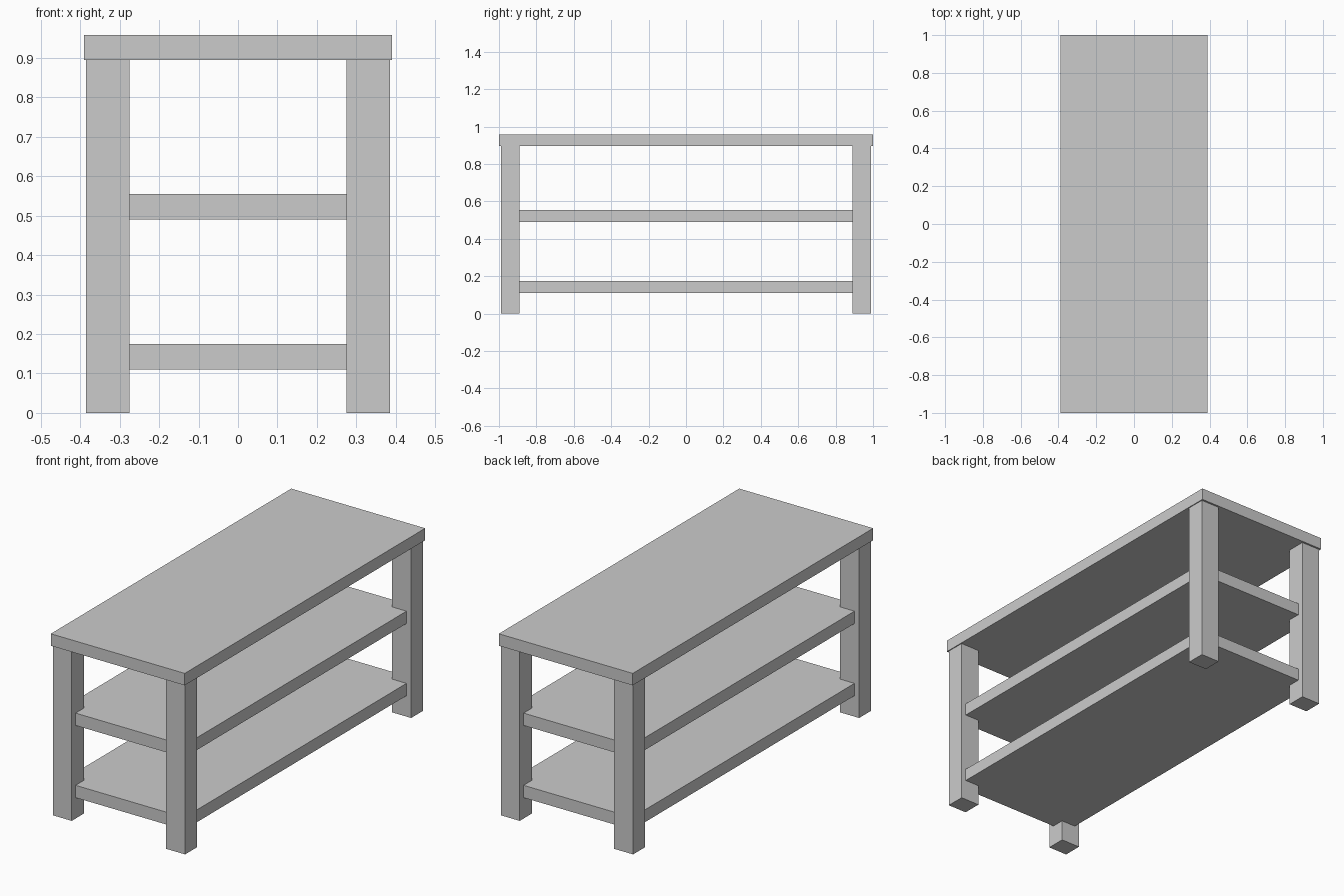
import bpy

if "Cube" in bpy.data.objects:
    bpy.data.objects.remove(bpy.data.objects["Cube"])


def box(name, x, y, z):
    """Box spanning the given (min, max) ranges."""
    bpy.ops.mesh.primitive_cube_add(size=1)
    ob = bpy.context.object
    ob.name = name
    ob.location = [(r[0] + r[1]) / 2 for r in (x, y, z)]
    ob.scale = [r[1] - r[0] for r in (x, y, z)]
    bpy.ops.object.transform_apply(location=True, rotation=False, scale=True)
    return ob


# Table top with a slight overhang
box("table_top", (-0.39, 0.39), (-1, 1), (0.895, 0.958))

# Shelves, housed into the legs
for name, z in (("lower_shelf", 0.11), ("middle_shelf", 0.49)):
    box(name, (-0.358, 0.358), (-0.958, 0.958), (z, z + 0.065))

# One leg mirrored to all four corners
leg = box("legs", (0.275, 0.385), (0.89, 0.99), (0, 0.895))
mirror = leg.modifiers.new("mirror_corners", 'MIRROR')
mirror.use_axis = (True, True, False)
